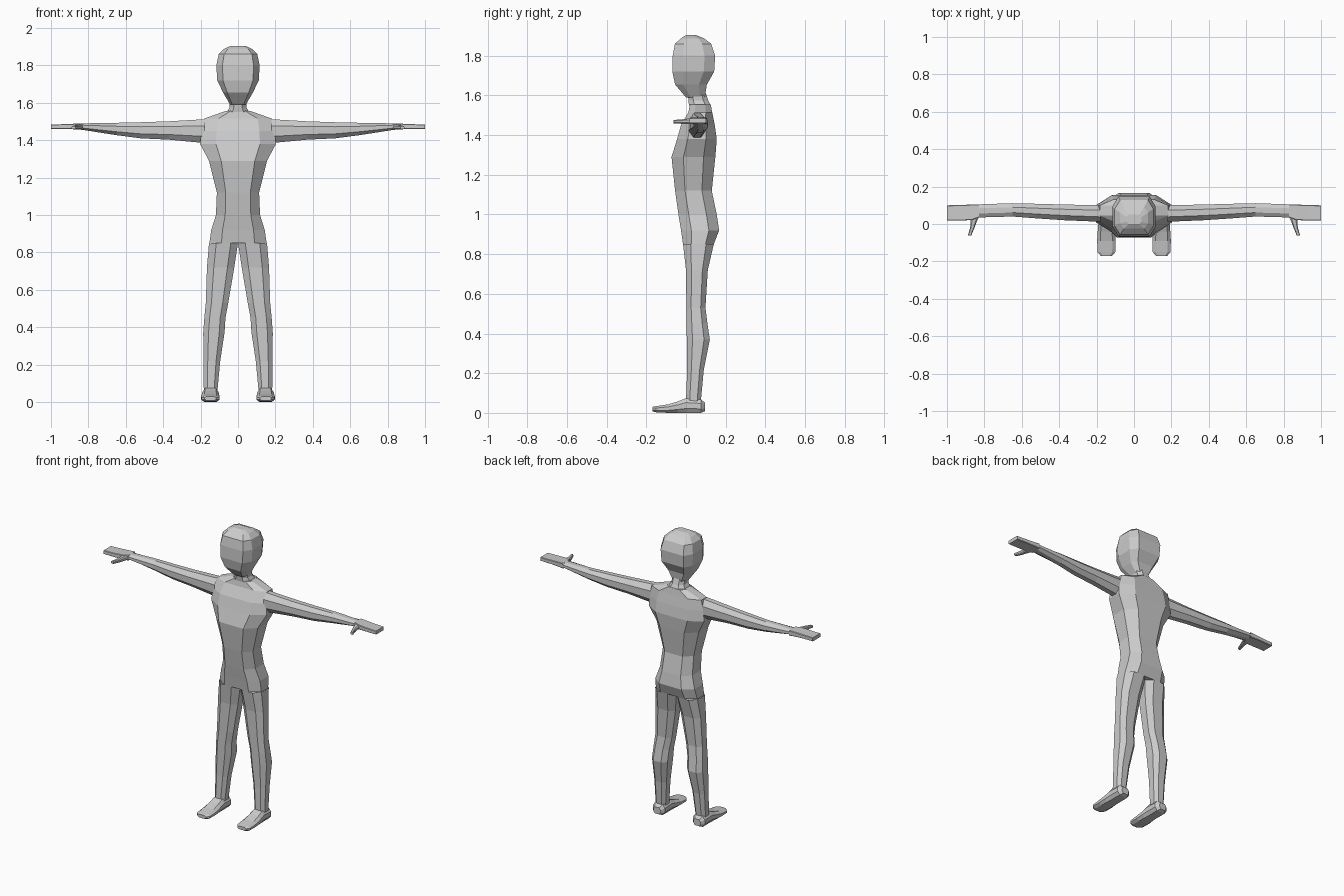
import bpy
import bmesh


def ring(u0, u1, v0, v1, cu, cv):
    """Rectangle with chamfered corners: eight points."""
    a, b = (u1 - u0) / 2 * cu, (v1 - v0) * cv
    return [(u0 + a, v0), (u1 - a, v0), (u1, v0 + b), (u1, v1 - b),
            (u1 - a, v1), (u0 + a, v1), (u0, v1 - b), (u0, v0 + b)]


def loft(name, axis, sections, cu, cv, caps=(True, True), mirror=False):
    """Skin octagonal sections (t, u0, u1, v0, v1) stacked along an axis."""
    place = {"x": lambda t, u, v: (t, u, v),
             "y": lambda t, u, v: (u, t, v),
             "z": lambda t, u, v: (u, v, t)}[axis]
    bm = bmesh.new()
    rings = [[bm.verts.new(place(t, u, v)) for u, v in ring(*box, cu, cv)]
             for t, *box in sections]
    for lo, hi in zip(rings, rings[1:]):
        for i in range(8):
            j = (i + 1) % 8
            bm.faces.new((lo[i], lo[j], hi[j], hi[i]))
    if caps[0]:
        bm.faces.new(rings[0][::-1])
    if caps[1]:
        bm.faces.new(rings[-1])
    bmesh.ops.recalc_face_normals(bm, faces=bm.faces)
    mesh = bpy.data.meshes.new(name)
    bm.to_mesh(mesh)
    bm.free()
    ob = bpy.data.objects.new(name, mesh)
    bpy.context.collection.objects.link(ob)
    if mirror:
        ob.modifiers.new("Mirror", "MIRROR").use_mirror_merge = False
    return ob


def centred(rows):
    """Sections symmetric about x = 0 from (z, half width, front, back)."""
    return [(z, -w, w, f, b) for z, w, f, b in rows]


# Torso, from crotch to collar
loft("torso", "z", centred([
    (0.85, 0.153, -0.015, 0.140), (0.92, 0.143, -0.025, 0.167),
    (1.00, 0.118, -0.038, 0.155), (1.12, 0.113, -0.055, 0.130),
    (1.29, 0.155, -0.073, 0.148), (1.38, 0.203, -0.045, 0.155),
    (1.45, 0.197, -0.025, 0.145), (1.515, 0.182, 0.012, 0.132),
    (1.555, 0.07, 0.02, 0.125)]), 0.42, 0.27)

# Neck
loft("neck", "z", centred([
    (1.55, 0.06, 0.015, 0.125), (1.575, 0.045, 0.012, 0.112),
    (1.61, 0.045, 0.01, 0.10)]), 0.5, 0.25, (False, False))

# Head, from chin to crown
loft("head", "z", centred([
    (1.59, 0.042, 0.0, 0.095), (1.655, 0.08, -0.055, 0.105),
    (1.72, 0.111, -0.069, 0.142), (1.80, 0.116, -0.067, 0.147),
    (1.86, 0.103, -0.056, 0.127), (1.888, 0.075, -0.025, 0.09),
    (1.904, 0.04, 0.0, 0.05)]), 0.28, 0.25)

# Legs, from hip to ankle
loft("leg", "z", [
    (0.85, 0.0, 0.155, -0.015, 0.14), (0.72, 0.02, 0.166, 0.0, 0.11),
    (0.53, 0.052, 0.172, 0.002, 0.098), (0.45, 0.067, 0.18, 0.003, 0.108),
    (0.37, 0.072, 0.186, 0.004, 0.12), (0.22, 0.095, 0.184, 0.006, 0.09),
    (0.06, 0.11, 0.183, 0.0, 0.075)], 0.5, 0.25, (False, False), True)

# Feet, from heel to toe
loft("foot", "y", [
    (0.095, 0.122, 0.172, 0.008, 0.052), (0.075, 0.103, 0.191, 0.0, 0.068),
    (0.0, 0.103, 0.191, 0.0, 0.074), (-0.04, 0.101, 0.194, 0.0, 0.058),
    (-0.09, 0.098, 0.197, 0.0, 0.043), (-0.15, 0.10, 0.195, 0.003, 0.034),
    (-0.17, 0.117, 0.178, 0.008, 0.03)], 0.35, 0.3, mirror=True)

# Arms, from shoulder to wrist
loft("arm", "x", [
    (0.18, 0.012, 0.10, 1.385, 1.512), (0.37, 0.02, 0.104, 1.403, 1.501),
    (0.52, 0.03, 0.108, 1.41, 1.496), (0.65, 0.04, 0.111, 1.427, 1.493),
    (0.83, 0.035, 0.105, 1.455, 1.49)], 0.6, 0.28, (False, False), True)

# Flat hands
loft("hand", "x", [
    (0.83, 0.035, 0.105, 1.455, 1.49), (0.865, 0.022, 0.104, 1.458, 1.489),
    (0.92, 0.018, 0.102, 1.46, 1.486), (1.0, 0.018, 0.10, 1.46, 1.484)],
    0.08, 0.1, (False, True), True)

# Thumbs pointing forward
loft("thumb", "y", [
    (0.045, 0.825, 0.885, 1.46, 1.486), (0.02, 0.838, 0.873, 1.457, 1.484),
    (-0.02, 0.853, 0.876, 1.457, 1.48), (-0.062, 0.87, 0.889, 1.459, 1.476)],
    0.4, 0.25, (False, True), True)
